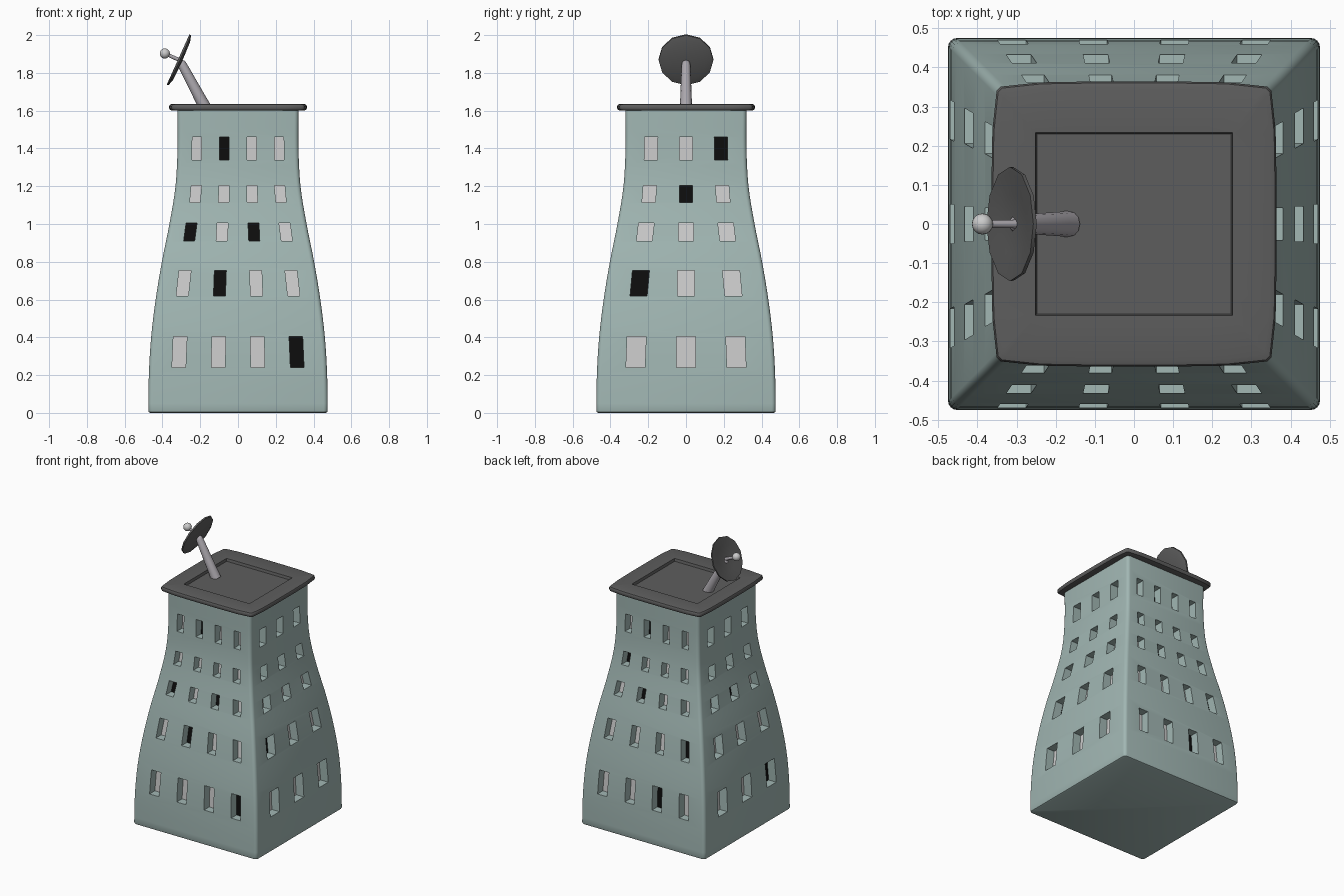
import bpy, bmesh, math
from mathutils import Vector, Matrix

if "Cube" in bpy.data.objects:
    bpy.data.objects.remove(bpy.data.objects["Cube"])


def material(name, r, g, b):
    m = bpy.data.materials.new(name)
    m.diffuse_color = (r, g, b, 1)
    m.use_nodes = True
    m.node_tree.nodes["Principled BSDF"].inputs["Base Color"].default_value = m.diffuse_color
    return m


WALL = material("wall_teal", 0.36, 0.475, 0.455)
DARK = material("dark_grey", 0.11, 0.11, 0.11)
BLACK = material("black", 0.004, 0.004, 0.004)
STEEL = material("steel", 0.40, 0.38, 0.41)


def finish(name, bm, mat=None, angle=None):
    bmesh.ops.recalc_face_normals(bm, faces=bm.faces)
    me = bpy.data.meshes.new(name)
    bm.to_mesh(me)
    bm.free()
    ob = bpy.data.objects.new(name, me)
    bpy.context.collection.objects.link(ob)
    if mat:
        me.materials.append(mat)
    if angle:
        smooth(ob, angle)
    return ob


def smooth(ob, angle):
    bpy.ops.object.select_all(action='DESELECT')
    ob.select_set(True)
    bpy.context.view_layer.objects.active = ob
    bpy.ops.object.shade_smooth_by_angle(angle=math.radians(angle))


def loft(rings):
    """Closed skin through rings of equal length, capped at both ends."""
    bm = bmesh.new()
    vs = [[bm.verts.new(p) for p in r] for r in rings]
    n = len(vs[0])
    for a, b in zip(vs, vs[1:]):
        for i in range(n):
            j = (i + 1) % n
            bm.faces.new((a[i], a[j], b[j], b[i]))
    bm.faces.new(vs[0][::-1])
    bm.faces.new(vs[-1])
    return bm


# Half-width of the tower every 0.2 units of height
WIDTHS = [.475, .472, .460, .436, .403, .363, .331, .320, .320]


def half(z):
    t = z / 0.2
    i = min(int(t), len(WIDTHS) - 2)
    t -= i
    p0, p1, p2, p3 = [WIDTHS[max(0, min(k, len(WIDTHS) - 1))] for k in range(i - 1, i + 3)]
    return 0.5 * (2 * p1 + (p2 - p0) * t + (2 * p0 - 5 * p1 + 4 * p2 - p3) * t * t
                  + (3 * p1 - p0 - 3 * p2 + p3) * t ** 3)


def rounded_square(h, z, r=0.022, seg=4):
    pts = []
    for k in range(4):
        cx, cy = [(1, 1), (-1, 1), (-1, -1), (1, -1)][k]
        for s in range(seg + 1):
            a = (k + s / seg) * math.pi / 2
            pts.append((cx * (h - r) + r * math.cos(a), cy * (h - r) + r * math.sin(a), z))
    return pts


# Tower body
rings = [rounded_square(.465, 0), rounded_square(.472, .004), rounded_square(.475, .012)]
rings += [rounded_square(half(z), z) for z in [1.61 * i / 32 for i in range(1, 33)]]
tower = finish("tower_body", loft(rings), WALL)

# Windows: z bottom, z top, then (column spacing centres, width) for wide and narrow sides
ROWS = [(.24, .405, .207, .072, .265, .10),
        (.62, .755, .192, .063, .245, .09),
        (.91, 1.005, .168, .058, .215, .082),
        (1.115, 1.205, .149, .054, .194, .07),
        (1.34, 1.46, .145, .05, .185, .07)]
# Dark panes per side (front, right, back, left) as (row, column), column from viewer's left
UNLIT = [{(0, 3), (1, 1), (2, 0), (2, 2), (4, 1)},
         {(1, 0), (3, 1), (4, 2)},
         {(0, 2), (1, 3), (2, 1), (3, 0), (4, 1)},
         {(0, 2), (2, 1), (3, 0), (4, 1)}]
DEPTH = 0.06
cut, lit, unlit = bmesh.new(), bmesh.new(), bmesh.new()


def window_ring(side, c, w, z0, z1, push):
    rot = Matrix.Rotation(side * math.pi / 2, 3, 'Z')
    mid = half((z0 + z1) / 2)
    out = []
    for sx, z in ((-1, z0), (1, z0), (1, z1), (-1, z1)):
        h = half(z)
        out.append(rot @ Vector((c * h / mid + sx * w / 2, -h - push, z)))
    return out


for side in range(4):
    cols = 4 if side % 2 == 0 else 3
    for row, (z0, z1, s4, w4, s3, w3) in enumerate(ROWS):
        step, w = (s4, w4) if cols == 4 else (s3, w3)
        for col in range(cols):
            c = (col - (cols - 1) / 2) * step
            a = [cut.verts.new(p) for p in window_ring(side, c, w, z0, z1, 0.03)]
            b = [cut.verts.new(p) for p in window_ring(side, c, w, z0, z1, -DEPTH)]
            cut.faces.new(a)
            cut.faces.new(b[::-1])
            for i in range(4):
                j = (i + 1) % 4
                cut.faces.new((a[j], a[i], b[i], b[j]))
            target = unlit if (row, col) in UNLIT[side] else lit
            target.faces.new([target.verts.new(p)
                              for p in window_ring(side, c, w, z0, z1, 0.002 - DEPTH)])

cutter = finish("window_cutter", cut, WALL)
cutter.hide_render = True
for name, bm, mat in (("lit_windows", lit, None), ("dark_windows", unlit, BLACK)):
    me = bpy.data.meshes.new(name)
    bm.to_mesh(me)
    bm.free()
    if mat:
        me.materials.append(mat)
    bpy.context.collection.objects.link(bpy.data.objects.new(name, me))

mod = tower.modifiers.new("windows", 'BOOLEAN')
mod.operation = 'DIFFERENCE'
mod.solver = 'EXACT'
mod.object = cutter
bpy.context.view_layer.objects.active = tower
bpy.ops.object.modifier_apply(modifier=mod.name)
bpy.data.objects.remove(cutter)
smooth(tower, 35)


# Roof slab with slightly bowed sides and a sunken centre
def roof_ring(sx, sy, z, bow=0.0):
    quarter = [(1, -.66), (1 + bow, -.3), (1 + bow, .3), (1, .66), (.97, .94), (.94, .97)]
    pts = []
    for k in range(4):
        for x, y in quarter:
            if bow == 0 and abs(y) > .9:
                x = y = 1
            for _ in range(k):
                x, y = -y, x
            pts.append((x * sx, y * sy, z))
    return pts


B = 0.006
roof = loft([roof_ring(.345, .345, 1.60, B), roof_ring(.358, .358, 1.604, B),
             roof_ring(.362, .362, 1.612, B), roof_ring(.362, .362, 1.624, B),
             roof_ring(.358, .358, 1.632, B), roof_ring(.345, .345, 1.636, B),
             roof_ring(.252, .234, 1.632), roof_ring(.248, .230, 1.614)])
bmesh.ops.remove_doubles(roof, verts=roof.verts, dist=1e-5)
finish("roof_slab", roof, DARK, 40)

# Satellite dish, all turned parts share one lathe helper
def lathe(name, profile, origin, axis, n, mat, angle):
    m = Matrix.Translation(origin) @ Vector(axis).to_track_quat('Z', 'Y').to_matrix().to_4x4()
    bm = loft([[m @ Vector((r * math.cos(2 * math.pi * i / n), r * math.sin(2 * math.pi * i / n), z))
                for i in range(n)] for r, z in profile])
    return finish(name, bm, mat, angle)


centre = Vector((-.308, 0, 1.867))
facing = Vector((-.91, 0, .41)).normalized()
foot = Vector((-.168, 0, 1.605))
arm = centre - foot
L = arm.length
lathe("dish_post", [(.034, 0), (.031, .05), (.024, L - .03), (.020, L - .012), (.01, L - .004)],
      foot, arm, 12, STEEL, 40)
lathe("dish_bowl", [(.02, -.013), (.11, -.010), (.145, 0), (.146, .010), (.134, .009),
                    (.08, -.001), (.015, -.005)], centre, facing, 12, DARK, 30)
lathe("dish_rod", [(.011, -.006), (.009, .09)], centre, facing, 10, STEEL, 40)

# Receiver ball at the end of the rod
ball = bmesh.new()
bmesh.ops.create_uvsphere(ball, u_segments=16, v_segments=10, radius=.027,
                          matrix=Matrix.Translation(centre + facing * .087))
finish("receiver_ball", ball, None, 60)
